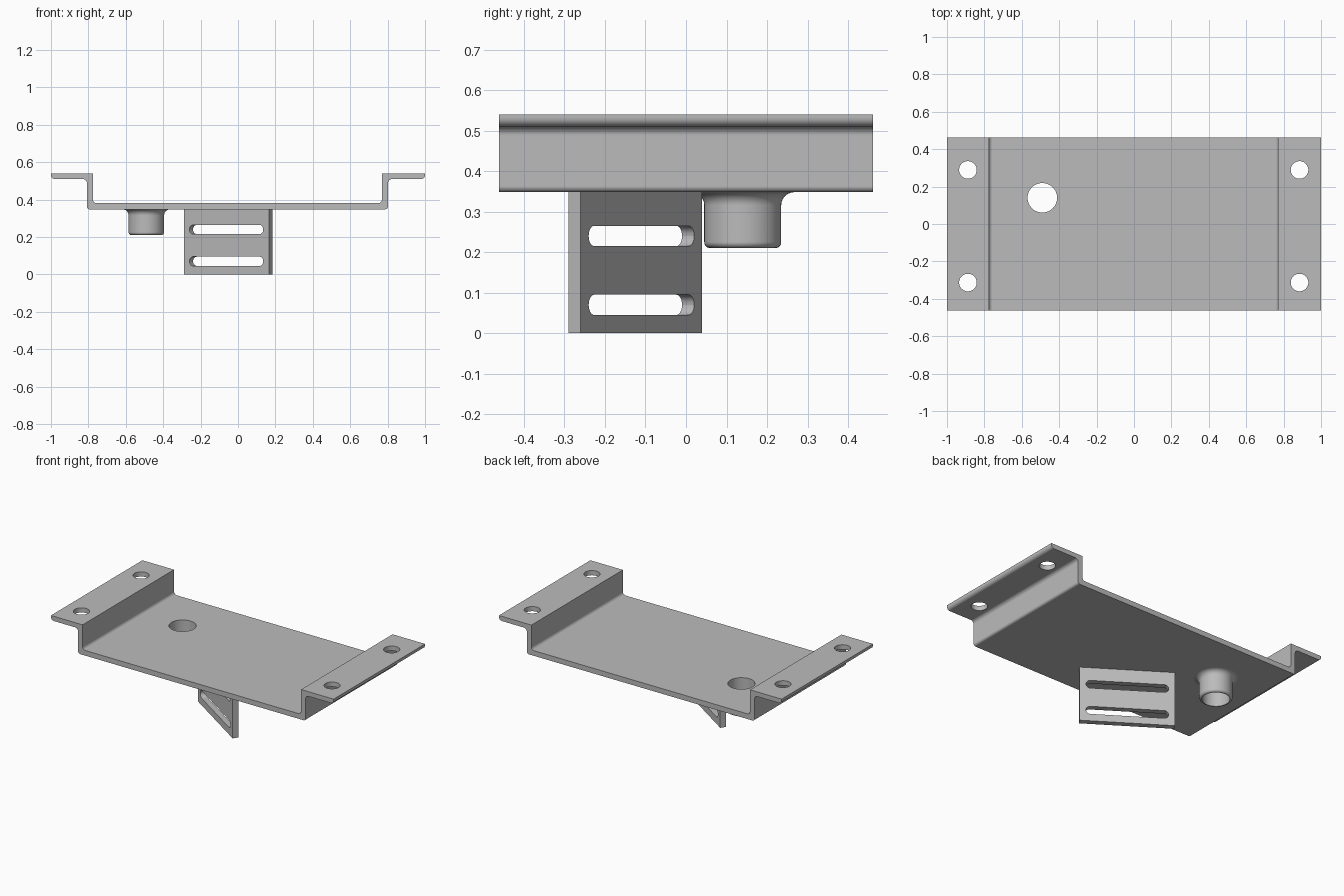
import bpy, bmesh, math
from mathutils import Vector, Matrix

old = bpy.data.objects.get("Cube")
if old:
    bpy.data.objects.remove(old, do_unlink=True)

steel = bpy.data.materials.new("plain grey steel")
steel.use_nodes = True
steel.diffuse_color = (0.5, 0.5, 0.5, 1)
steel.node_tree.nodes["Principled BSDF"].inputs["Base Color"].default_value = (0.5, 0.5, 0.5, 1)

FLOOR_LOW, FLOOR_TOP = 0.348, 0.381
HALF_DEPTH = 0.462


def add_object(name, bm):
    bmesh.ops.recalc_face_normals(bm, faces=bm.faces)
    mesh = bpy.data.meshes.new(name)
    bm.to_mesh(mesh)
    bm.free()
    mesh.materials.append(steel)
    obj = bpy.data.objects.new(name, mesh)
    bpy.context.collection.objects.link(obj)
    return obj


def rounded(corners, steps=6):
    """Round the right-angled corners (x, y, radius) of an outline."""
    out = []
    for i, (x, y, r) in enumerate(corners):
        p = Vector((x, y))
        if r == 0:
            out.append(p)
            continue
        a = (Vector(corners[i - 1][:2]) - p).normalized()
        b = (Vector(corners[(i + 1) % len(corners)][:2]) - p).normalized()
        centre = p + (a + b) * r
        for k in range(steps + 1):
            t = k / steps * math.pi / 2
            out.append(centre - (b * math.cos(t) + a * math.sin(t)) * r)
    return out


def extruded(name, outline, start, end):
    """Extrude an x-z outline along y."""
    bm = bmesh.new()
    face = bm.faces.new([bm.verts.new((p.x, start, p.y)) for p in outline])
    grown = bmesh.ops.extrude_face_region(bm, geom=[face])
    verts = [v for v in grown["geom"] if isinstance(v, bmesh.types.BMVert)]
    bmesh.ops.translate(bm, verts=verts, vec=(0, end - start, 0))
    return add_object(name, bm)


def cylinder_cutter(x, y, z, radius, depth):
    bm = bmesh.new()
    bmesh.ops.create_cone(bm, cap_ends=True, segments=48, radius1=radius, radius2=radius,
                          depth=depth, matrix=Matrix.Translation((x, y, z)))
    return add_object("cutter", bm)


def activate(obj):
    bpy.ops.object.select_all(action='DESELECT')
    obj.select_set(True)
    bpy.context.view_layer.objects.active = obj


def cut(obj, cutters):
    for cutter in cutters:
        cutter.hide_render = True
        mod = obj.modifiers.new("cut", 'BOOLEAN')
        mod.operation = 'DIFFERENCE'
        mod.solver = 'EXACT'
        mod.object = cutter
        activate(obj)
        bpy.ops.object.modifier_apply(modifier=mod.name)
        bpy.data.objects.remove(cutter, do_unlink=True)


def smooth(obj):
    activate(obj)
    bpy.ops.object.shade_smooth_by_angle(angle=math.radians(35))
    mod = obj.modifiers.new("weighted normals", 'WEIGHTED_NORMAL')
    mod.keep_sharp = True


# Bent sheet tray with raised mounting flanges
half = [(0.805, FLOOR_LOW, 0.015), (0.805, 0.51, 0.022), (1, 0.51, 0.022),
        (1, 0.54, 0), (0.773, 0.54, 0), (0.773, FLOOR_TOP, 0.02)]
whole = half + [(-x, z, r) for x, z, r in reversed(half)]
whole = [(x if abs(x) == 1 else x - 0.003, z, r) for x, z, r in whole]
tray = extruded("mounting_tray", rounded(whole), -HALF_DEPTH, HALF_DEPTH)

# Flange bolt holes and the drain hole
BOSS_X, BOSS_Y, BORE = -0.49, 0.14, 0.079
holes = [cylinder_cutter(x, y, 0.525, 0.047, 0.1) for x in (-0.888, 0.885) for y in (-0.313, 0.289)]
holes.append(cylinder_cutter(BOSS_X, BOSS_Y, 0.365, BORE, 0.1))
cut(tray, holes)
smooth(tray)

# Hollow round spout below the drain hole, flared at the top
wall, flare, lip, bottom = 0.095, 0.032, 0.015, 0.21
profile = [(BORE, FLOOR_LOW), (BORE, bottom)]
arc = [k / 6 * math.pi / 2 for k in range(7)]
profile += [(wall - lip + lip * math.sin(t), bottom + lip - lip * math.cos(t)) for t in arc]
profile += [(wall + flare - flare * math.cos(t), FLOOR_LOW - flare + flare * math.sin(t)) for t in arc]
bm = bmesh.new()
verts = [bm.verts.new((r, 0, z)) for r, z in profile]
edges = [bm.edges.new(pair) for pair in zip(verts, verts[1:])]
bmesh.ops.spin(bm, geom=verts + edges, cent=(0, 0, 0), axis=(0, 0, 1),
               angle=2 * math.pi, steps=48, use_duplicate=False)
bmesh.ops.remove_doubles(bm, verts=bm.verts, dist=0.0005)
bmesh.ops.translate(bm, verts=bm.verts, vec=(BOSS_X, BOSS_Y, 0))
spout = add_object("drain_spout", bm)
smooth(spout)

# Slanted hanging plate with two long slots
LENGTH, THICK = 0.545, 0.036
plate = extruded("slotted_plate", rounded([(0, 0, 0), (LENGTH, 0, 0), (LENGTH, FLOOR_LOW, 0),
                                           (0, FLOOR_LOW, 0)]), 0, THICK)
slots = []
for z in (0.07, 0.24):
    low, high, r = z - 0.025, z + 0.025, 0.0249
    left, right = 0.036, LENGTH - 0.036
    slots.append(extruded("cutter", rounded([(left, low, r), (right, low, r),
                                             (right, high, r), (left, high, r)]), -0.05, THICK + 0.05))
cut(plate, slots)
plate.data.transform(Matrix.Translation((-0.29, 0.01, 0)) @ Matrix.Rotation(math.radians(-33.4), 4, 'Z'))
smooth(plate)
